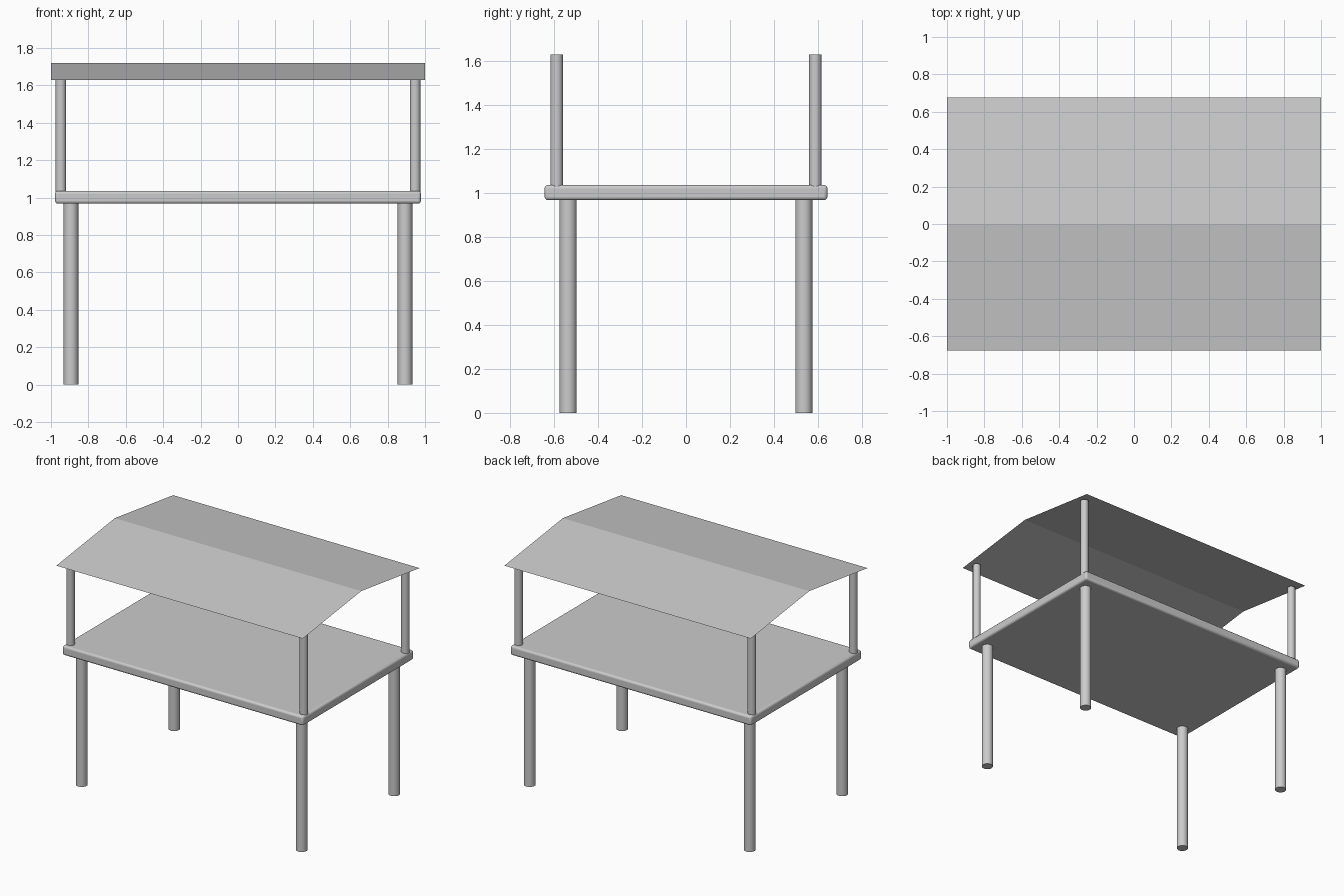
import bpy
import bmesh

cube = bpy.data.objects.get("Cube")
if cube:
    bpy.data.objects.remove(cube, do_unlink=True)

GREY = (0.6, 0.6, 0.6, 1)
mat = bpy.data.materials.new("plain grey")
mat.use_nodes = True
mat.diffuse_color = GREY
mat.node_tree.nodes["Principled BSDF"].inputs["Base Color"].default_value = GREY


def smooth(obj):
    bpy.ops.object.select_all(action="DESELECT")
    obj.select_set(True)
    bpy.context.view_layer.objects.active = obj
    bpy.ops.object.shade_smooth_by_angle()


def add_posts(prefix, x, y, radius, bottom, top):
    """Four upright round posts, one at each corner."""
    for side, sx in (("left", 1), ("right", -1)):
        for end, sy in (("front", -1), ("back", 1)):
            bpy.ops.mesh.primitive_cylinder_add(
                vertices=32, radius=radius, depth=top - bottom,
                location=(sx * x, sy * y, (bottom + top) / 2))
            post = bpy.context.object
            post.name = f"{prefix}_{end}_{side}"
            post.data.materials.append(mat)
            smooth(post)


# Legs below the platform and posts that carry the roof
add_posts("leg", 0.893, 0.536, 0.039, 0, 0.98)
add_posts("roof_post", 0.947, 0.588, 0.028, 1.03, 1.63)

# Platform with rounded edges
bpy.ops.mesh.primitive_cube_add(size=1, location=(0, 0, 1.002))
platform = bpy.context.object
platform.name = "platform"
platform.scale = (1.956, 1.286, 0.069)
bpy.ops.object.transform_apply(location=False, rotation=False, scale=True)
platform.data.materials.append(mat)
bevel = platform.modifiers.new("rounded_edges", "BEVEL")
bevel.width = 0.015
bevel.segments = 3
smooth(platform)

# Roof: a thin folded sheet with a central ridge
bm = bmesh.new()
rows = [[bm.verts.new((x, y, z)) for x in (-1, 1)]
        for y, z in ((-0.677, 1.63), (0, 1.72), (0.677, 1.63))]
for a, b in zip(rows, rows[1:]):
    bm.faces.new((a[0], a[1], b[1], b[0]))
mesh = bpy.data.meshes.new("roof")
bm.to_mesh(mesh)
bm.free()
mesh.materials.append(mat)
roof = bpy.data.objects.new("roof", mesh)
bpy.context.collection.objects.link(roof)
